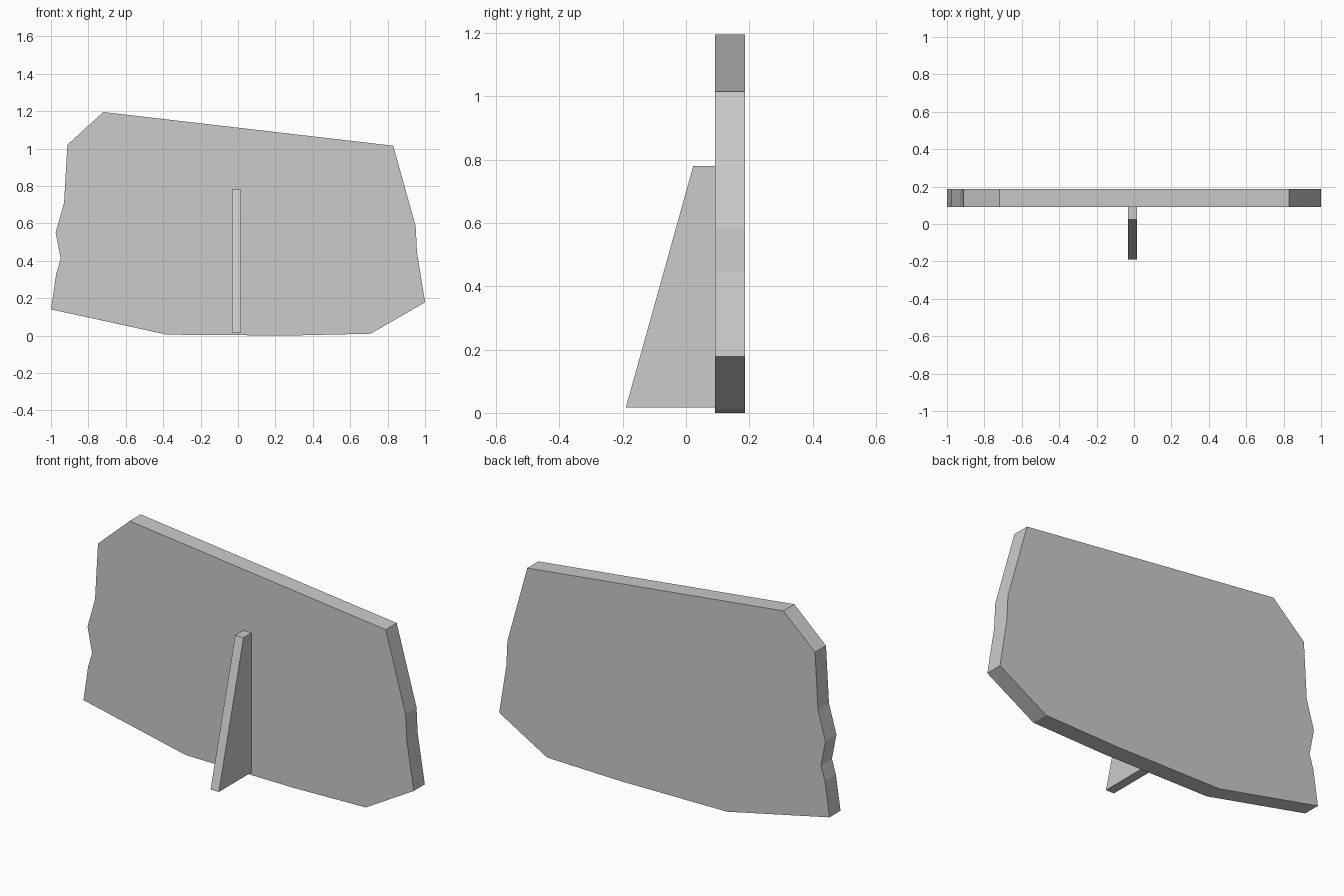
import bpy
import bmesh
from mathutils import Vector

cube = bpy.data.objects.get("Cube")
if cube:
    bpy.data.objects.remove(cube, do_unlink=True)

grey = bpy.data.materials.new("plain grey")
grey.use_nodes = True
colour = (0.6, 0.6, 0.6, 1)
grey.diffuse_color = colour
grey.node_tree.nodes["Principled BSDF"].inputs["Base Color"].default_value = colour


def extruded(name, outline, sweep):
    """Flat-sided solid: an outline of 3D points swept along a vector."""
    bm = bmesh.new()
    face = bm.faces.new([bm.verts.new(p) for p in outline])
    result = bmesh.ops.extrude_face_region(bm, geom=[face], use_keep_orig=True)
    moved = [v for v in result["geom"] if isinstance(v, bmesh.types.BMVert)]
    bmesh.ops.translate(bm, verts=moved, vec=Vector(sweep))
    bmesh.ops.recalc_face_normals(bm, faces=bm.faces[:])
    mesh = bpy.data.meshes.new(name)
    bm.to_mesh(mesh)
    bm.free()
    mesh.materials.append(grey)
    obj = bpy.data.objects.new(name, mesh)
    bpy.context.collection.objects.link(obj)
    return obj


# Irregular upright panel, outline in x and z
panel_front, panel_back = 0.092, 0.187
panel_outline = [
    (-1.0, 0.14), (-0.38, 0.005), (0.27, 0.0), (0.71, 0.01), (1.0, 0.178),
    (0.957, 0.445), (0.95, 0.585), (0.83, 1.015), (-0.72, 1.195),
    (-0.912, 1.02), (-0.93, 0.71), (-0.975, 0.55), (-0.948, 0.41), (-0.972, 0.33),
]
extruded("panel", [(x, panel_front, z) for x, z in panel_outline],
         (0, panel_back - panel_front, 0))

# Tapered support fin in front, outline in y and z
fin_outline = [(-0.19, 0.017), (panel_front, 0.017), (panel_front, 0.78), (0.023, 0.78)]
extruded("support_fin", [(-0.033, y, z) for y, z in fin_outline], (0.05, 0, 0))
